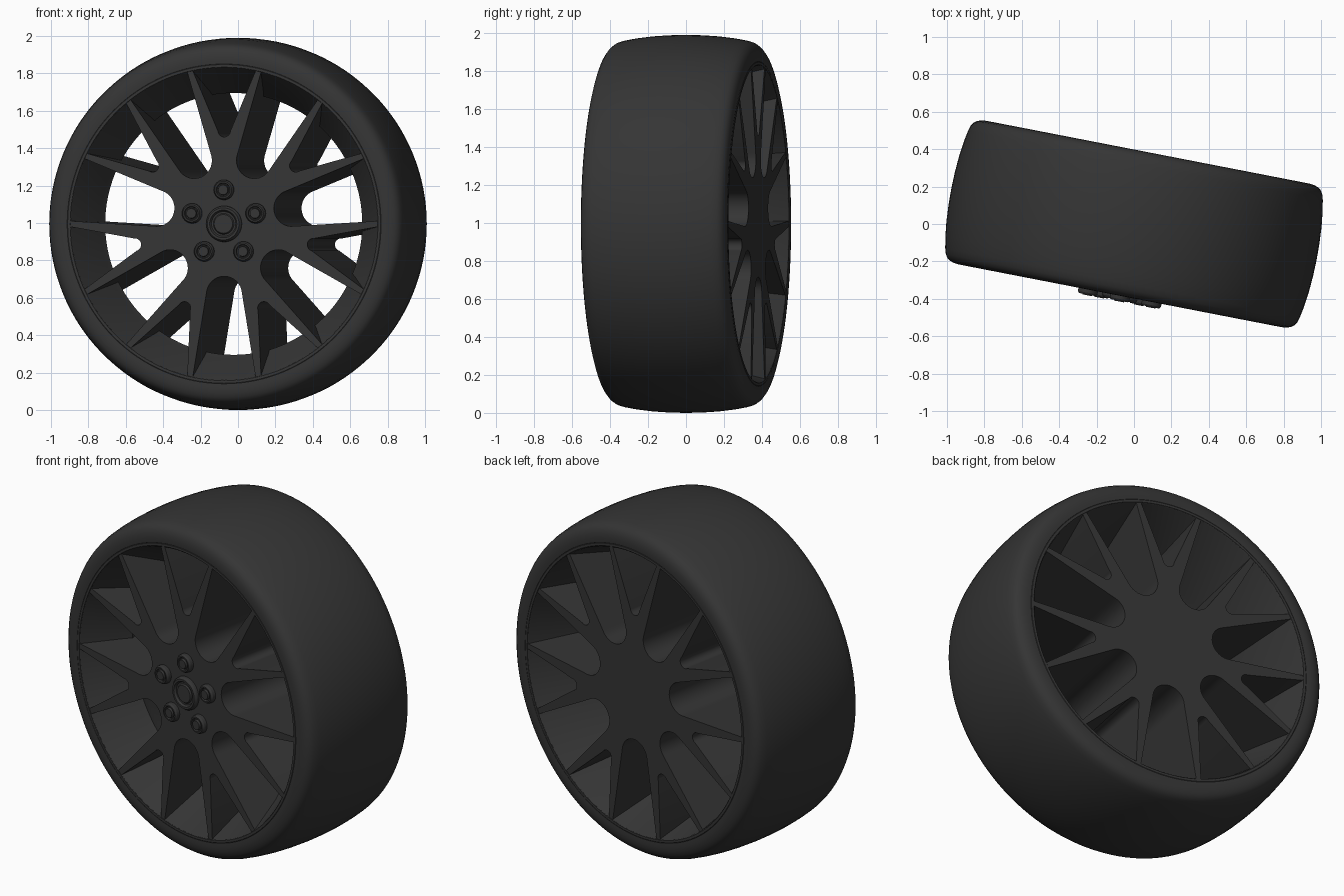
import bpy, bmesh
from math import sin, cos, pi, radians
from mathutils import Matrix

if "Cube" in bpy.data.objects:
    bpy.data.objects.remove(bpy.data.objects["Cube"])

R = 0.995
POSE = (Matrix.Translation((0, 0, R)) @ Matrix.Rotation(radians(-11), 4, 'Z')
        @ Matrix.Rotation(pi / 2, 4, 'X'))   # local z = wheel axis, toward the front

rubber = bpy.data.materials.new("dark_rubber")
rubber.diffuse_color = (0.035, 0.035, 0.035, 1)
rubber.use_nodes = True
rubber.node_tree.nodes["Principled BSDF"].inputs["Base Color"].default_value = rubber.diffuse_color
metal = bpy.data.materials.new("dark_metal")
metal.diffuse_color = (0.035, 0.035, 0.035, 1)
metal.use_nodes = True
metal.node_tree.nodes["Principled BSDF"].inputs["Base Color"].default_value = metal.diffuse_color


def finish(ob, mat, angle=30):
    ob.data.materials.clear()
    ob.data.materials.append(mat)
    ob.matrix_world = POSE
    bpy.ops.object.select_all(action='DESELECT')
    ob.select_set(True)
    bpy.context.view_layer.objects.active = ob
    bpy.ops.object.shade_smooth_by_angle(angle=radians(angle))


def revolve(name, profile, mat, closed=True, centre=(0, 0), n=96):
    """Spin (radius, height) points around the local z axis."""
    bm = bmesh.new()
    rings = []
    for r, z in profile:
        if r == 0:
            rings.append([bm.verts.new((centre[0], centre[1], z))] * n)
        else:
            rings.append([bm.verts.new((centre[0] + r * cos(2 * pi * i / n),
                                        centre[1] + r * sin(2 * pi * i / n), z)) for i in range(n)])
    pairs = list(zip(rings, rings[1:]))
    if closed:
        pairs.append((rings[-1], rings[0]))
    for a, b in pairs:
        for i in range(n):
            j = (i + 1) % n
            bm.faces.new(dict.fromkeys((a[i], a[j], b[j], b[i])))
    bmesh.ops.recalc_face_normals(bm, faces=bm.faces)
    me = bpy.data.meshes.new(name)
    bm.to_mesh(me)
    bm.free()
    ob = bpy.data.objects.new(name, me)
    bpy.context.collection.objects.link(ob)
    finish(ob, mat)
    return ob


# Tyre: crowned tread, rounded shoulders, flat sidewalls
half = [(0.995, 0.0), (0.993, 0.09), (0.987, 0.18), (0.977, 0.26), (0.966, 0.32), (0.957, 0.35),
        (0.945, 0.368), (0.928, 0.381), (0.905, 0.388), (0.88, 0.391), (0.855, 0.389)]
tyre = [(r, -z) for r, z in reversed(half[1:])] + half
revolve("tyre", tyre + [(0.845, 0.38), (0.845, -0.38)], rubber, n=128)

# Rim barrel: cones narrowing to a waist inside
revolve("rim_barrel", [(0.86, 0.384), (0.852, 0.39), (0.838, 0.39), (0.832, 0.383), (0.72, 0.15),
                       (0.70, 0.12), (0.715, 0.08), (0.832, -0.383), (0.838, -0.39),
                       (0.852, -0.39), (0.86, -0.384)], metal, n=128)


# Spoke body: disc with seven wide windows and seven fork notches
def window(angle, r0, rho, half_angle=0.206, r_out=0.836):
    pts = [(r0 + rho - rho * cos(t), rho * sin(t))
           for t in [pi / 2 * (k / 8) * 0.95 for k in range(-8, 9)]]
    pts += [(r_out * cos(a), r_out * sin(a))
            for a in [half_angle * (1 - k / 4) for k in range(9)]]
    c, s = cos(angle), sin(angle)
    return [(x * c - y * s, x * s + y * c) for x, y in pts]


loops = [[(0.855 * cos(2 * pi * i / 128), 0.855 * sin(2 * pi * i / 128)) for i in range(128)]]
for k in range(7):
    a = pi / 2 + k * 2 * pi / 7
    loops.append(window(a, 0.465, 0.034))
    loops.append(window(a + pi / 7, 0.28, 0.097))
cu = bpy.data.curves.new("spokes_outline", 'CURVE')
cu.dimensions = '2D'
cu.fill_mode = 'BOTH'
cu.extrude = 0.388
for pts in loops:
    sp = cu.splines.new('POLY')
    sp.points.add(len(pts) - 1)
    for p, (x, y) in zip(sp.points, pts):
        p.co = (x, y, 0, 1)
    sp.use_cyclic_u = True
helper = bpy.data.objects.new("spokes_outline", cu)
bpy.context.collection.objects.link(helper)
dg = bpy.context.evaluated_depsgraph_get()
me = bpy.data.meshes.new_from_object(helper.evaluated_get(dg))
bpy.data.objects.remove(helper)
bm = bmesh.new()
bm.from_mesh(me)
bmesh.ops.remove_doubles(bm, verts=bm.verts, dist=1e-5)
bmesh.ops.recalc_face_normals(bm, faces=bm.faces)
bm.to_mesh(me)
bm.free()
spokes = bpy.data.objects.new("spokes", me)
bpy.context.collection.objects.link(spokes)
finish(spokes, metal)

# Centre cap and five lug nuts on the front face
revolve("centre_cap", [(0.097, 0.38), (0.095, 0.402), (0.086, 0.414), (0.074, 0.414), (0.066, 0.402),
                       (0.056, 0.402), (0.05, 0.41), (0, 0.41)], metal, closed=False, n=48)
for k in range(5):
    a = pi / 2 + k * 2 * pi / 5
    revolve("lug_nut", [(0.054, 0.38), (0.053, 0.408), (0.046, 0.418), (0.038, 0.418), (0.034, 0.408),
                        (0.029, 0.408), (0.026, 0.422), (0, 0.422)], metal, closed=False,
            centre=(0.182 * cos(a), 0.182 * sin(a)), n=32)
